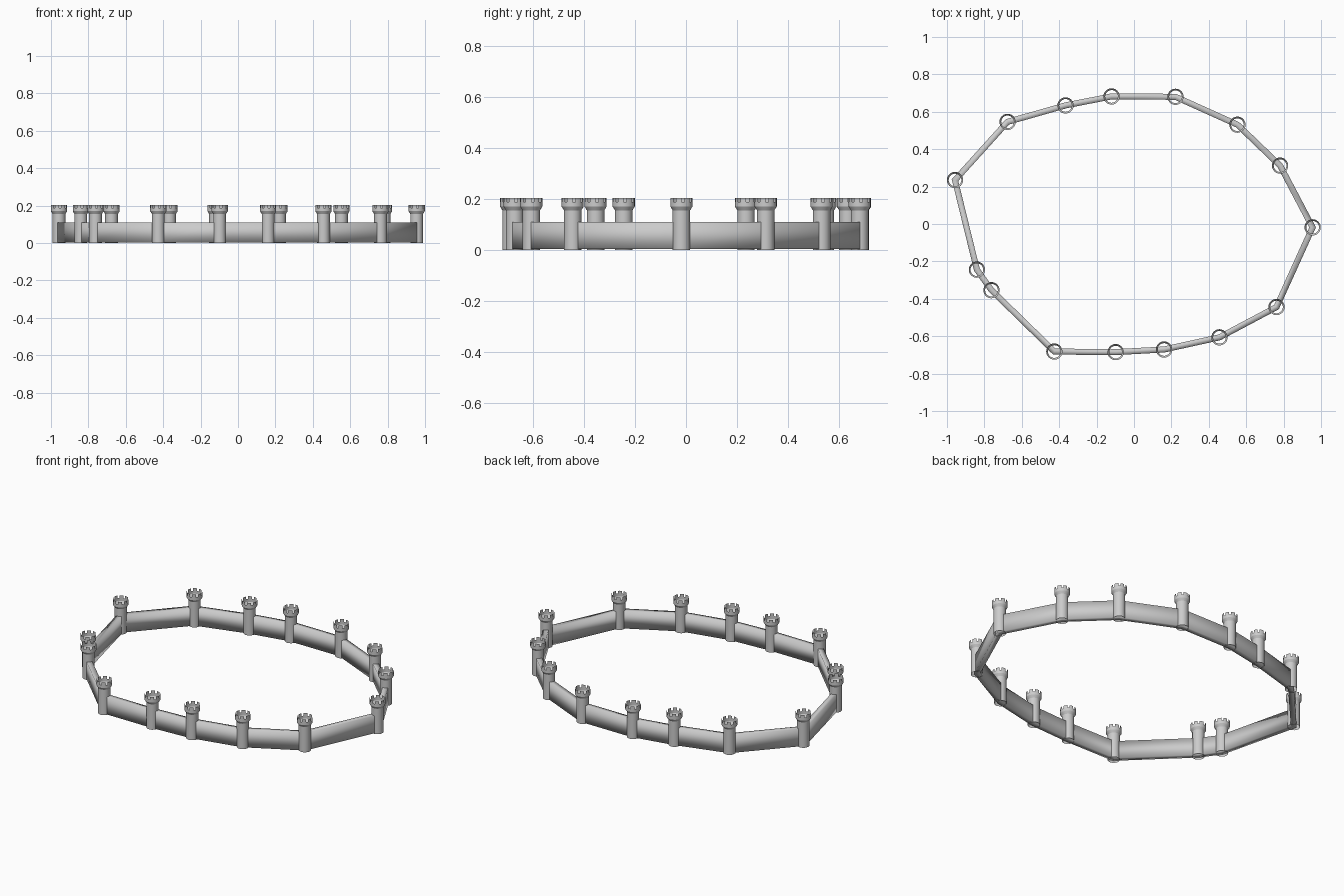
import bpy, bmesh
from math import cos, sin, tau
from mathutils import Vector

cube = bpy.data.objects.get("Cube")
if cube:
    bpy.data.objects.remove(cube)

# One stone colour for everything
stone = bpy.data.materials.new("grey stone")
stone.use_nodes = True
colour = (0.6, 0.6, 0.6, 1)
stone.diffuse_color = colour
stone.node_tree.nodes["Principled BSDF"].inputs["Base Color"].default_value = colour

# Tower positions, anticlockwise from the left side
SITES = [(0.955, -0.018), (0.781, 0.312), (0.553, 0.531), (0.222, 0.68),
         (-0.12, 0.682), (-0.366, 0.634), (-0.676, 0.546), (-0.957, 0.235),
         (-0.84, -0.244), (-0.762, -0.354), (-0.426, -0.682), (-0.098, -0.685),
         (0.161, -0.671), (0.457, -0.606), (0.762, -0.444)]
SEGMENTS = 24
WALL_HEIGHT, WALL_HALF = 0.11, 0.016
# Tower outline as (radius, height); the last band is the battlement
PROFILE = [(0.034, 0), (0.034, 0.155), (0.0435, 0.17), (0.0435, 0.188), (0.0435, 0.204)]


def make_object(name, bm):
    bmesh.ops.recalc_face_normals(bm, faces=bm.faces)
    mesh = bpy.data.meshes.new(name)
    bm.to_mesh(mesh)
    bm.free()
    mesh.materials.append(stone)
    obj = bpy.data.objects.new(name, mesh)
    bpy.context.collection.objects.link(obj)
    return obj


def bridge(bm, a, b, skip=lambda i: False):
    n = len(a)
    for i in range(n):
        if not skip(i):
            j = (i + 1) % n
            bm.faces.new((a[i], a[j], b[j], b[i]))


# Open tube tower with a flared, notched head
def tower_mesh():
    bm = bmesh.new()
    rings = [[bm.verts.new((r * cos(tau * i / SEGMENTS), r * sin(tau * i / SEGMENTS), z))
              for i in range(SEGMENTS)] for r, z in PROFILE]
    for k in range(len(rings) - 1):
        battlement = k == len(rings) - 2
        bridge(bm, rings[k], rings[k + 1], lambda i: battlement and i % 3 == 0)
    return bm


first = make_object("tower_1", tower_mesh())
first.data.shade_smooth()
first.data.set_sharp_from_angle(angle=0.5)
for number, (x, y) in enumerate(SITES, 1):
    tower = first
    if number > 1:
        tower = bpy.data.objects.new(f"tower_{number}", first.data)
        bpy.context.collection.objects.link(tower)
    tower.location = (x, y, 0)


# Curtain wall: a mitred box section running through all the towers
def mitred_ring(bm, offset, z):
    ring = []
    for i, site in enumerate(SITES):
        here = Vector(site)
        before = (here - Vector(SITES[i - 1])).normalized()
        after = (Vector(SITES[(i + 1) % len(SITES)]) - here).normalized()
        along = (before + after).normalized()
        out = Vector((along.y, -along.x))
        x, y = here + out * offset / along.dot(after)
        ring.append(bm.verts.new((x, y, z)))
    return ring


bm = bmesh.new()
section = [(WALL_HALF, 0.003), (WALL_HALF, WALL_HEIGHT),
           (-WALL_HALF, WALL_HEIGHT), (-WALL_HALF, 0.003)]
rings = [mitred_ring(bm, offset, z) for offset, z in section]
for k in range(len(rings)):
    bridge(bm, rings[k], rings[(k + 1) % len(rings)])
wall = make_object("curtain_wall", bm)
wall.data.shade_smooth()
